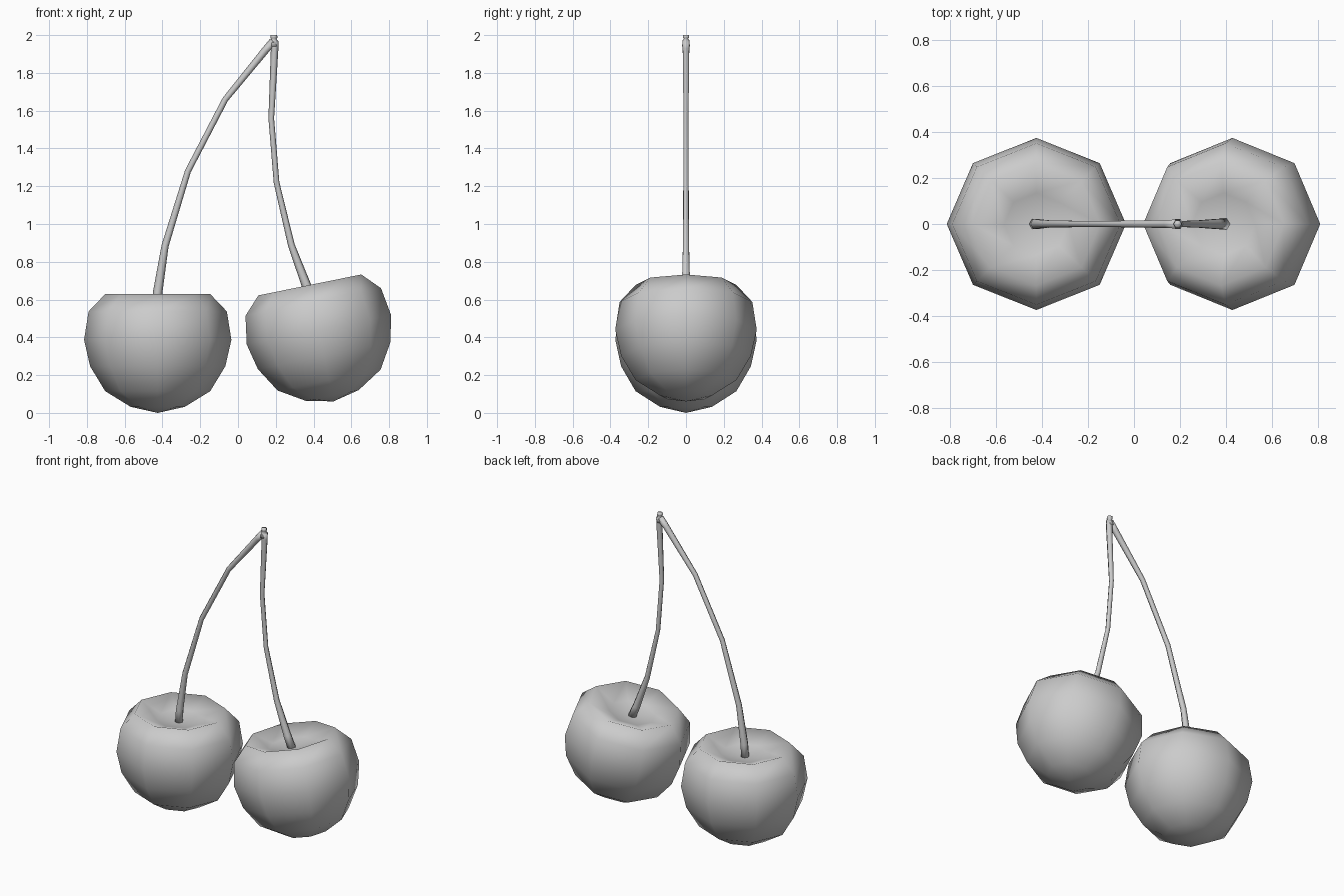
import bpy, bmesh
from math import sin, cos, pi, radians
from mathutils import Vector

if "Cube" in bpy.data.objects:
    bpy.data.objects.remove(bpy.data.objects["Cube"])

def finish(bm, name):
    bmesh.ops.recalc_face_normals(bm, faces=bm.faces)
    me = bpy.data.meshes.new(name)
    bm.to_mesh(me)
    bm.free()
    for p in me.polygons:
        p.use_smooth = True
    ob = bpy.data.objects.new(name, me)
    bpy.context.collection.objects.link(ob)
    return ob

def bridge(bm, rings):
    for a, b in zip(rings, rings[1:]):
        n = len(a)
        for i in range(n):
            j = (i + 1) % n
            bm.faces.new((a[i], a[j], b[j], b[i]))

# Eight-sided fruit: lathe profile with a dimple on top (radius, height)
PROFILE = [(0.143, 0.035), (0.278, 0.118), (0.358, 0.25), (0.39, 0.39),
           (0.366, 0.54), (0.278, 0.632), (0.14, 0.58)]

def cherry(name, loc, tilt):
    bm = bmesh.new()
    rings = [[bm.verts.new((r * cos(i * pi / 4), 0.96 * r * sin(i * pi / 4), z))
              for i in range(8)] for r, z in PROFILE]
    bridge(bm, rings)
    for ring, z in ((rings[0], 0.003), (rings[-1], 0.56)):
        tip = bm.verts.new((0, 0, z))
        for i in range(8):
            bm.faces.new((ring[i], ring[(i + 1) % 8], tip))
    ob = finish(bm, name)
    ob.location = loc
    ob.rotation_euler.y = radians(tilt)

# Six-sided tapering tube along a path in the xz plane (x, z, radius)
def tube(name, path, sides=6):
    bm = bmesh.new()
    pts = [Vector((x, 0, z)) for x, z, r in path]
    rings = []
    for k, p in enumerate(pts):
        d = (pts[min(k + 1, len(pts) - 1)] - pts[max(k - 1, 0)]).normalized()
        side = Vector((d.z, 0, -d.x))
        rings.append([bm.verts.new(p + path[k][2] * (side * cos(2 * pi * i / sides)
                      + Vector((0, 1, 0)) * sin(2 * pi * i / sides)))
                      for i in range(sides)])
    bridge(bm, rings)
    bm.faces.new(rings[0])
    bm.faces.new(rings[-1])
    finish(bm, name)

cherry("left_cherry", (-0.425, 0, -0.003), 0)
cherry("right_cherry", (0.506, 0, 0.058), -11.5)

# Stems meeting at a small knuckle
tube("left_stem", [(-0.432, 0.54, 0.026), (-0.425, 0.64, 0.025), (-0.386, 0.885, 0.019),
                   (-0.265, 1.28, 0.016), (-0.067, 1.66, 0.016), (0.145, 1.92, 0.02),
                   (0.187, 1.967, 0.022)])
tube("right_stem", [(0.395, 0.60, 0.027), (0.36, 0.68, 0.025), (0.282, 0.89, 0.018),
                    (0.204, 1.22, 0.015), (0.176, 1.56, 0.015), (0.194, 1.93, 0.02),
                    (0.193, 1.967, 0.022)])
tube("stem_tip", [(0.19, 1.94, 0.024), (0.19, 1.97, 0.021), (0.19, 1.981, 0.013),
                  (0.19, 1.986, 0.019), (0.19, 2.0, 0.017)])
